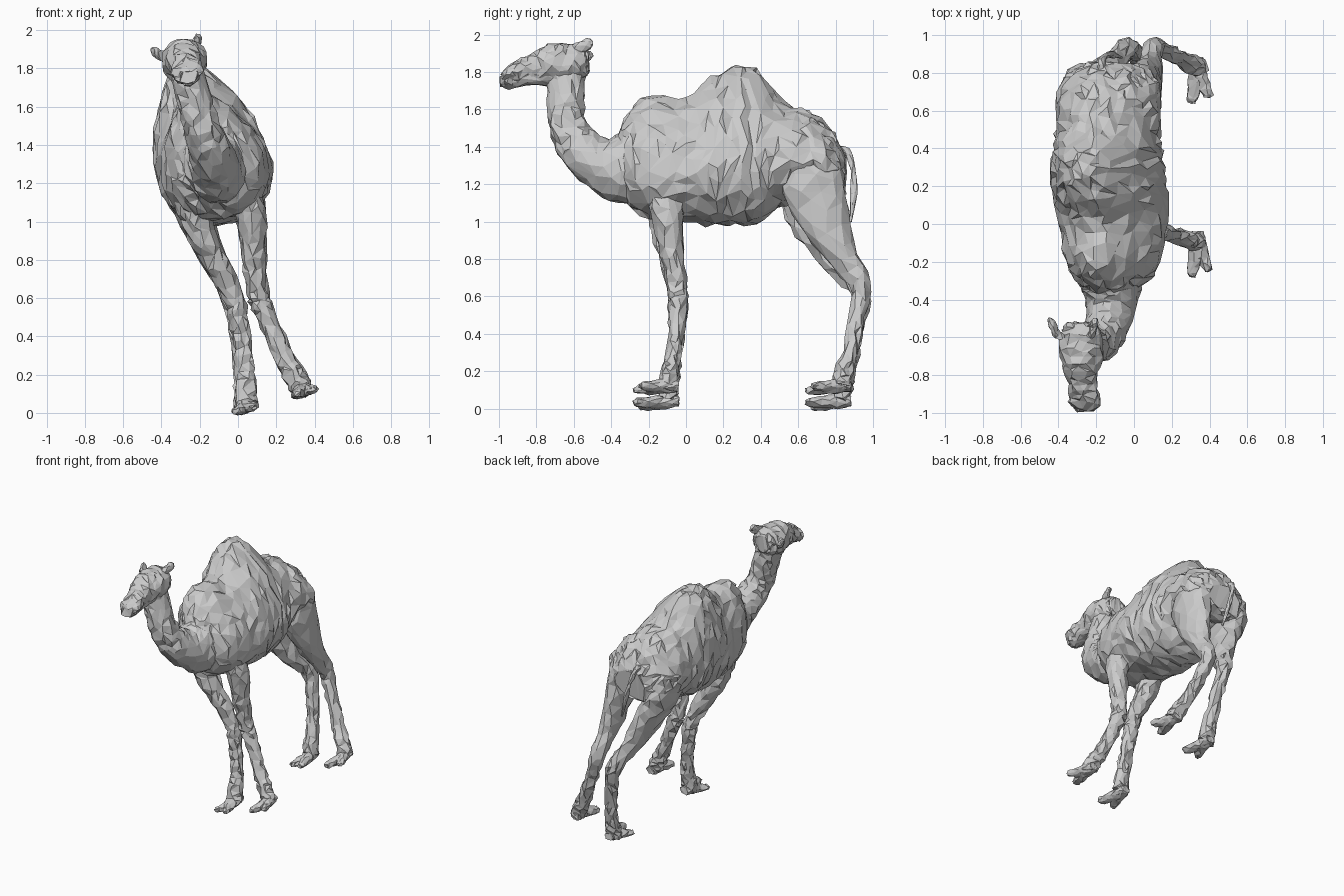
import bpy, bmesh, math, random
from mathutils import Vector

random.seed(7)
if "Cube" in bpy.data.objects:
    bpy.data.objects.remove(bpy.data.objects["Cube"], do_unlink=True)

LEAN = math.radians(15.5)   # the whole animal leans towards its right
AXIS_X = 0.21               # where the leaning midplane meets the floor


def lean(a, y, z):
    """Place a point given by its offset a from the leaning midplane."""
    return Vector((a * math.cos(LEAN) + AXIS_X - z * math.tan(LEAN),
                   y, z + a * math.sin(LEAN)))


def spline(keys, steps):
    """Smoothly interpolate rows of numbers (Catmull-Rom)."""
    rows = []
    last = len(keys) - 1
    for i in range(last):
        p, q, r, s = (keys[max(0, min(last, j))] for j in range(i - 1, i + 3))
        for k in range(steps):
            t = k / steps
            rows.append([0.5 * (2 * b + (c - a) * t
                                + (2 * a - 5 * b + 4 * c - d) * t * t
                                + (3 * b - a - 3 * c + d) * t ** 3)
                         for a, b, c, d in zip(p, q, r, s)])
    return rows + [list(keys[-1])]


def loft(name, keys, side=1, sides=16, steps=4, rough=0.008,
         keep=0.5, upright=False, pear=0.0):
    """Skin oval sections (y, z, half depth, half width, offset) into a rough part."""
    rows = spline(keys, steps)
    bm = bmesh.new()
    rings = []
    for i, (y, z, depth, width, off) in enumerate(rows):
        before, after = rows[max(i - 1, 0)], rows[min(i + 1, len(rows) - 1)]
        ty, tz = after[0] - before[0], after[1] - before[1]
        size = math.hypot(ty, tz) or 1
        py, pz = (0, 1) if upright else (-tz / size, ty / size)
        ring = []
        for k in range(sides):
            ang = math.tau * (k + 0.5 * (i % 2)) / sides
            c, s = math.cos(ang), math.sin(ang)
            a = side * (off + width * c * (1 - pear * s))
            wobble = Vector([random.uniform(-rough, rough) for _ in range(3)])
            ring.append(bm.verts.new(lean(a, y + py * depth * s,
                                          z + pz * depth * s) + wobble))
        rings.append(ring)
    for low, high in zip(rings, rings[1:]):
        for k in range(sides):
            n = (k + 1) % sides
            bm.faces.new((low[k], low[n], high[n], high[k]))
    for ring in (rings[0], rings[-1]):
        bm.faces.new(ring)
    bmesh.ops.triangulate(bm, faces=bm.faces[:])
    bmesh.ops.recalc_face_normals(bm, faces=bm.faces[:])
    mesh = bpy.data.meshes.new(name)
    bm.to_mesh(mesh)
    bm.free()
    obj = bpy.data.objects.new(name, mesh)
    bpy.context.collection.objects.link(obj)
    if keep < 1:
        mod = obj.modifiers.new("Facets", "DECIMATE")
        mod.ratio = keep


# Pear-shaped trunk with shoulder rise, hump and sloping rump
loft("torso", [
    (-.37, 1.32, .1, .09, .02), (-.32, 1.33, .22, .165, .025),
    (-.2, 1.34, .32, .24, .03), (0, 1.33, .32, .275, .025),
    (.14, 1.375, .39, .285, .02), (.27, 1.405, .415, .285, .015),
    (.38, 1.4, .405, .27, .01), (.5, 1.365, .28, .265, .01),
    (.65, 1.36, .22, .265, .015), (.77, 1.31, .185, .235, .015),
    (.85, 1.25, .1, .13, .01),
], sides=34, rough=.012, keep=.5, upright=True, pear=.32)

# Neck sweeping down from the chest and up to the skull
loft("neck", [
    (-.24, 1.3, .19, .18, .03), (-.35, 1.28, .185, .155, .025),
    (-.47, 1.31, .135, .12, .025), (-.58, 1.4, .115, .105, .022),
    (-.635, 1.52, .098, .095, .015), (-.642, 1.65, .1, .09, .015),
    (-.64, 1.8, .1, .09, .015),
], sides=18, rough=.009, keep=.55)

# Head and muzzle
loft("head", [
    (-.52, 1.85, .06, .06, .02), (-.56, 1.845, .095, .1, .02),
    (-.66, 1.835, .108, .118, .02), (-.76, 1.835, .098, .1, .02),
    (-.85, 1.805, .072, .075, .02), (-.94, 1.775, .055, .085, .02),
    (-.99, 1.75, .028, .05, .02),
], sides=16, rough=.009, keep=.6, upright=True)
loft("lower_jaw", [
    (-.7, 1.77, .05, .065, .02), (-.85, 1.755, .03, .055, .02),
    (-.95, 1.73, .025, .045, .02), (-.975, 1.725, .01, .02, .02),
], sides=10, steps=3, rough=.005, keep=.7, upright=True)

# Tail hanging from the rump
loft("tail", [
    (.8, 1.38, .02, .02, 0), (.86, 1.375, .022, .02, 0),
    (.893, 1.28, .014, .014, 0), (.895, 1.15, .02, .018, 0),
    (.882, 1.0, .006, .006, 0),
], sides=7, steps=3, rough=.003, keep=1)

FRONT_LEG = [
    (-.12, 1.22, .1, .08, .145), (-.11, 1.1, .095, .08, .145),
    (-.095, .95, .078, .075, .135), (-.07, .78, .06, .062, .092),
    (-.045, .62, .05, .052, .062), (-.042, .54, .052, .055, .065),
    (-.05, .4, .04, .048, .083), (-.07, .25, .04, .05, .108),
    (-.085, .16, .048, .056, .13), (-.1, .08, .045, .06, .15),
]
HIND_LEG = [
    (.64, 1.38, .15, .09, .155), (.67, 1.2, .175, .1, .165),
    (.725, 1.02, .148, .088, .14), (.83, .8, .085, .062, .105),
    (.935, .64, .052, .052, .075), (.915, .47, .042, .046, .085),
    (.88, .28, .04, .046, .112), (.845, .16, .05, .056, .138),
    (.83, .08, .045, .06, .155),
]
EAR = [
    (-.6, 1.89, .03, .025, .085), (-.56, 1.905, .032, .022, .105),
    (-.52, 1.92, .028, .02, .12), (-.5, 1.922, .012, .01, .125),
]

# Paired parts, mirrored across the midplane
for label, side in (("left", 1), ("right", -1)):
    loft(label + "_ear", EAR, side, sides=7, steps=2, rough=.005, keep=1)
    for part, keys, heel in (("front", FRONT_LEG, -.04), ("hind", HIND_LEG, .88)):
        loft(f"{label}_{part}_leg", keys, side, sides=13, rough=.009, keep=.5)
        # Cloven foot: a long inner toe and a shorter outer one sharing a heel
        for toe, tip, length in (("inner", .12, .24), ("outer", .205, .21)):
            loft(f"{label}_{part}_{toe}_toe", [
                (heel, .08, .025, .035, .15),
                (heel - length * .3, .08, .037, .046, .155),
                (heel - length * .65, .07, .028, .04, (tip + .15) / 2),
                (heel - length * .92, .066, .02, .03, tip),
                (heel - length, .066, .01, .015, tip),
            ], side, sides=9, steps=2, rough=.006, keep=.8, upright=True)
